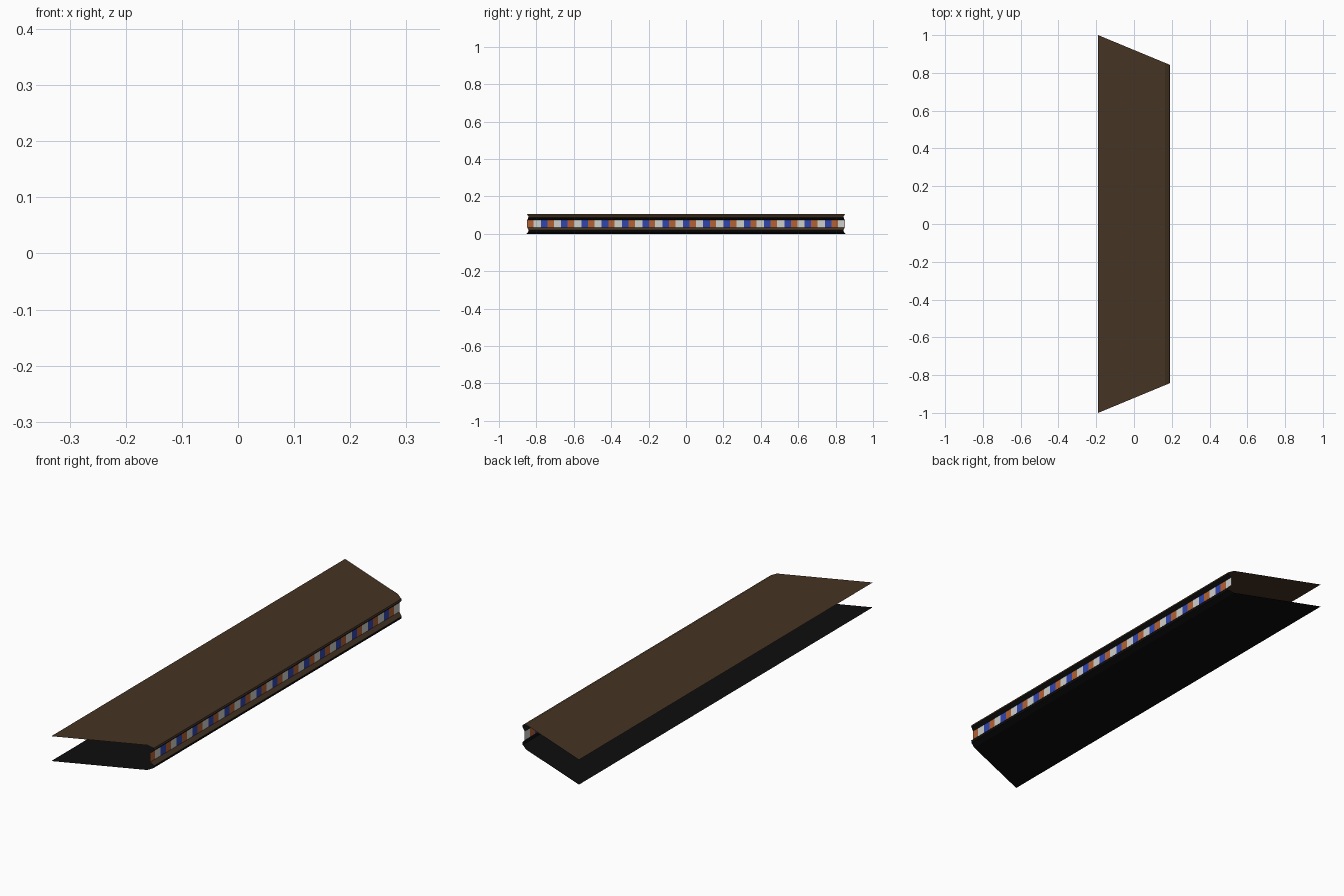
import bpy, bmesh, math

if "Cube" in bpy.data.objects:
    bpy.data.objects.remove(bpy.data.objects["Cube"])

TAPER = math.tan(math.radians(22.5))   # mitred ends of one side of an octagon
BACK = -0.19


def half_length(x):
    return 1.0 - (x - BACK) * TAPER


def material(name, rgb):
    m = bpy.data.materials.new(name)
    m.diffuse_color = (*rgb, 1)
    m.use_nodes = True
    m.node_tree.nodes["Principled BSDF"].inputs["Base Color"].default_value = m.diffuse_color
    return m


brown = material("dark brown", (0.060, 0.034, 0.017))
black = material("black", (0.004, 0.004, 0.004))
white = material("white", (0.62, 0.62, 0.60))
blue = material("blue", (0.03, 0.06, 0.42))
orange = material("orange", (0.45, 0.12, 0.035))


def strip(name, profile, mats, cuts=None, rule=None):
    """Thin open sheet: an (x, z) profile run along y between the mitred ends."""
    bm = bmesh.new()
    rows = []
    for x, z in profile:
        h = half_length(x)
        ys = [-h] + [c for c in (cuts or [])] + [h]
        rows.append([bm.verts.new((x, y, z)) for y in ys])
    for i, (a, b) in enumerate(zip(rows, rows[1:])):
        for j in range(len(a) - 1):
            f = bm.faces.new((a[j], b[j], b[j + 1], a[j + 1]))
            f.material_index = rule(i, j) if rule else 0
    me = bpy.data.meshes.new(name)
    bm.to_mesh(me)
    bm.free()
    for m in mats:
        me.materials.append(m)
    ob = bpy.data.objects.new(name, me)
    bpy.context.collection.objects.link(ob)
    return ob


# top board and its projecting lip (the underside of the lip is black)
strip("top_board", [(BACK, 0.107), (0.165, 0.107)], [brown])
strip("upper_lip", [(0.165, 0.107), (0.188, 0.096), (0.19, 0.088), (0.175, 0.074)],
      [brown, black], rule=lambda i, j: int(i == 2))

# lower lip with brown ledge, and black bottom board
strip("lower_lip", [(0.175, 0.035), (0.19, 0.021), (0.188, 0.011), (0.165, 0.0)],
      [brown, black], rule=lambda i, j: int(i > 0))
strip("bottom_board", [(0.165, 0.0), (BACK, 0.0)], [black])

# inlaid band: repeating blue, orange and white blocks
period, start = 0.1085, -0.776 - 0.1085
cuts, colours = [], []
end = half_length(0.175)
for k in range(17):
    for offset, colour in ((0, 1), (0.035, 2), (0.069, 0)):
        y = start + k * period + offset
        if y <= -end:
            colours = [colour]
        elif y < end:
            cuts.append(y)
            colours.append(colour)
strip("inlay_band", [(0.175, 0.074), (0.175, 0.035)], [white, blue, orange],
      cuts, lambda i, j: colours[j])
